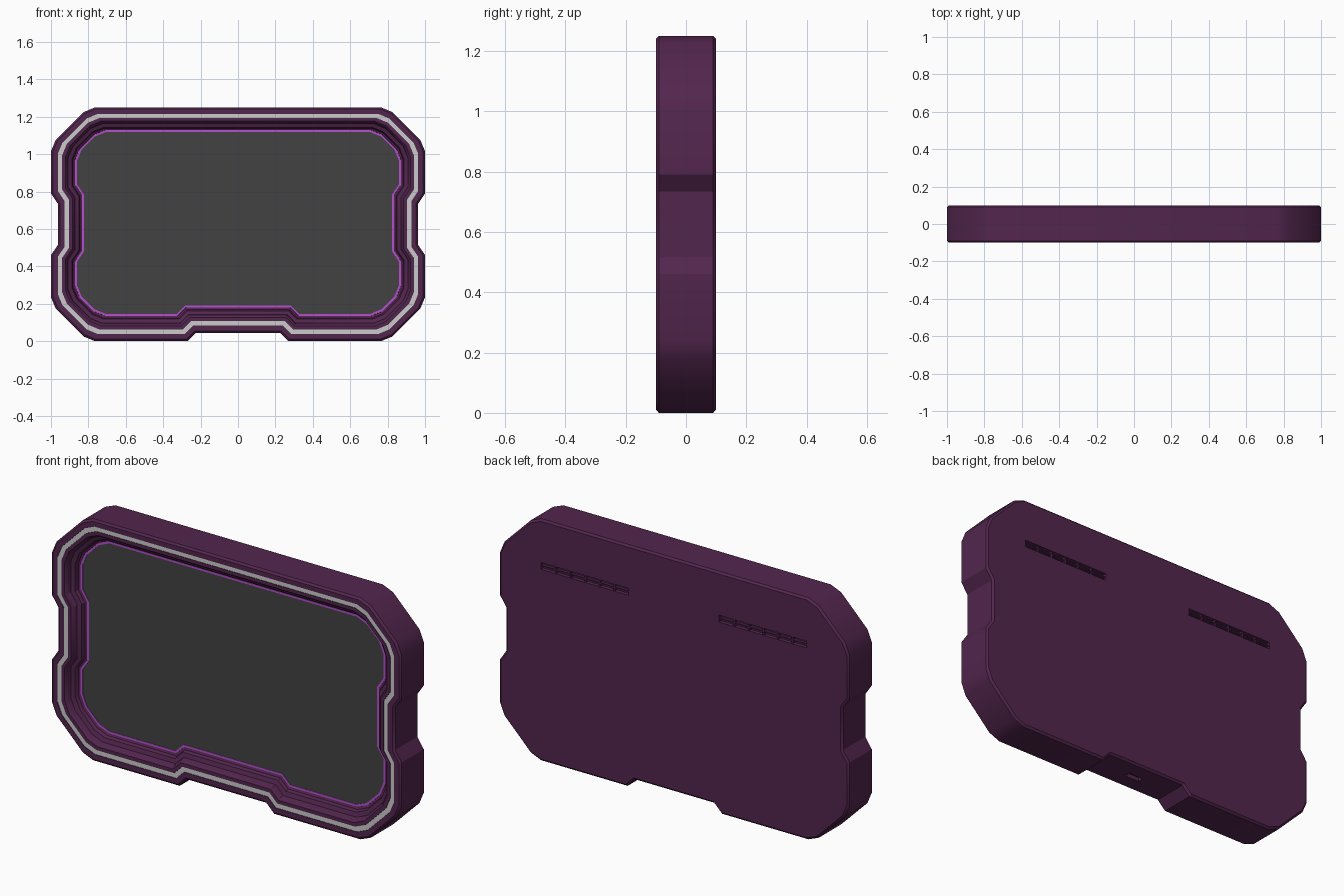
import bpy, bmesh, math
from mathutils import Vector

if "Cube" in bpy.data.objects:
    bpy.data.objects.remove(bpy.data.objects["Cube"])


def material(name, rgb):
    m = bpy.data.materials.new(name)
    m.diffuse_color = (*rgb, 1)
    m.use_nodes = True
    m.node_tree.nodes["Principled BSDF"].inputs["Base Color"].default_value = m.diffuse_color
    return m


PURPLE = material("purple_shell", (0.085, 0.019, 0.075))
GREY = material("light_trim", (0.55, 0.55, 0.55))
GLOW = material("violet_edge", (0.46, 0.08, 0.62))
DARK = material("dark_screen", (0.055, 0.055, 0.055))

# Right half of the outline, bottom to top: x, z, corner cut
HALF = [(0.225, 0.045, 0), (0.27, 0, 0), (0.80, 0, 0.035), (1, 0.2, 0.035),
        (1, 0.46, 0), (0.963, 0.515, 0), (0.963, 0.735, 0), (1, 0.79, 0),
        (1, 1.05, 0.035), (0.80, 1.25, 0.035)]
OUTLINE = HALF + [(-x, z, c) for x, z, c in reversed(HALF)]


def outline(d):
    """Outline moved inward by d with mitred, then clipped, corners."""
    pts = [Vector((x, z)) for x, z, c in OUTLINE]
    n = len(pts)
    moved = []
    for i, p in enumerate(pts):
        a = (p - pts[i - 1]).normalized()
        b = (pts[(i + 1) % n] - p).normalized()
        na, nb = Vector((-a.y, a.x)), Vector((-b.y, b.x))
        moved.append(p + (na + nb) * d / (1 + na.dot(nb)) + Vector((0, 0.05 * d)))
    ring = []
    for i, p in enumerate(moved):
        c = OUTLINE[i][2]
        if c:
            ring.append(p + (moved[i - 1] - p).normalized() * c)
            ring.append(p + (moved[(i + 1) % n] - p).normalized() * c)
        else:
            ring.append(p)
    return ring


def loft(name, profile, mat, closed=False):
    """Sweep an (inset, y) profile round the outline; cap the ends unless closed."""
    bm = bmesh.new()
    rings = [[bm.verts.new((p.x, y, p.y)) for p in outline(d)] for d, y in profile]
    n = len(rings[0])
    pairs = list(zip(rings, rings[1:]))
    if closed:
        pairs.append((rings[-1], rings[0]))
    else:
        bm.faces.new(rings[0])
        bm.faces.new(rings[-1])
    for r, s in pairs:
        for i in range(n):
            j = (i + 1) % n
            bm.faces.new((r[i], r[j], s[j], s[i]))
    bmesh.ops.recalc_face_normals(bm, faces=bm.faces[:])
    me = bpy.data.meshes.new(name)
    bm.to_mesh(me)
    bm.free()
    ob = bpy.data.objects.new(name, me)
    bpy.context.collection.objects.link(ob)
    me.materials.append(mat)
    return ob


def boxes(name, items, mat):
    """One object made of boxes given as (centre, size)."""
    bm = bmesh.new()
    for centre, size in items:
        vs = bmesh.ops.create_cube(bm, size=1)["verts"]
        bmesh.ops.scale(bm, vec=size, verts=vs)
        bmesh.ops.translate(bm, vec=centre, verts=vs)
    me = bpy.data.meshes.new(name)
    bm.to_mesh(me)
    bm.free()
    ob = bpy.data.objects.new(name, me)
    bpy.context.collection.objects.link(ob)
    me.materials.append(mat)
    return ob


# Casing: back, sides, front rim with trim groove, stepped recess
shell = loft("casing", [
    (0.010, 0.100), (0, 0.090), (0, -0.090), (0.010, -0.100),
    (0.036, -0.100), (0.036, -0.092), (0.060, -0.092), (0.060, -0.100),
    (0.078, -0.100), (0.086, -0.092), (0.092, -0.070), (0.112, -0.062),
    (0.118, -0.045), (0.128, -0.040), (0.128, -0.030)], PURPLE)

# Light trim strip in the groove
loft("trim_strip", [(0.0365, -0.090), (0.0365, -0.098),
                    (0.0595, -0.098), (0.0595, -0.090)], GREY, closed=True)

# Violet line around the screen, and the screen itself
loft("screen_edge", [(0.1285, -0.028), (0.1285, -0.041),
                     (0.139, -0.041), (0.139, -0.028)], GLOW, closed=True)
loft("screen", [(0.1385, -0.028), (0.1385, -0.039)], DARK)

# Back vent slots and bottom port cut into the casing
VENT_Z, VENT_W, VENT_H = 1.01, 0.50, 0.036
cuts = [((s * 0.51, 0.1, VENT_Z), (VENT_W, 0.04, VENT_H)) for s in (-1, 1)]
cuts.append(((0, 0, 0.045), (0.08, 0.03, 0.04)))
cutter = boxes("slot_cutter", cuts, PURPLE)
cutter.hide_render = True
cutter.hide_viewport = True
mod = shell.modifiers.new("slots", "BOOLEAN")
mod.operation = "DIFFERENCE"
mod.solver = "EXACT"
mod.object = cutter

# Vent grille: five uprights and one crossbar in each slot
bars = []
for s in (-1, 1):
    bars.append(((s * 0.51, 0.089, VENT_Z), (VENT_W, 0.014, 0.006)))
    for k in range(1, 6):
        x = s * 0.51 - VENT_W / 2 + k * VENT_W / 6
        bars.append(((x, 0.089, VENT_Z), (0.008, 0.015, VENT_H)))
boxes("vent_grille", bars, PURPLE)

# Soft shading across the clipped corners only
bpy.ops.object.select_all(action="DESELECT")
shell.select_set(True)
bpy.context.view_layer.objects.active = shell
bpy.ops.object.modifier_apply(modifier="slots")
bpy.ops.object.shade_smooth_by_angle(angle=math.radians(30))
